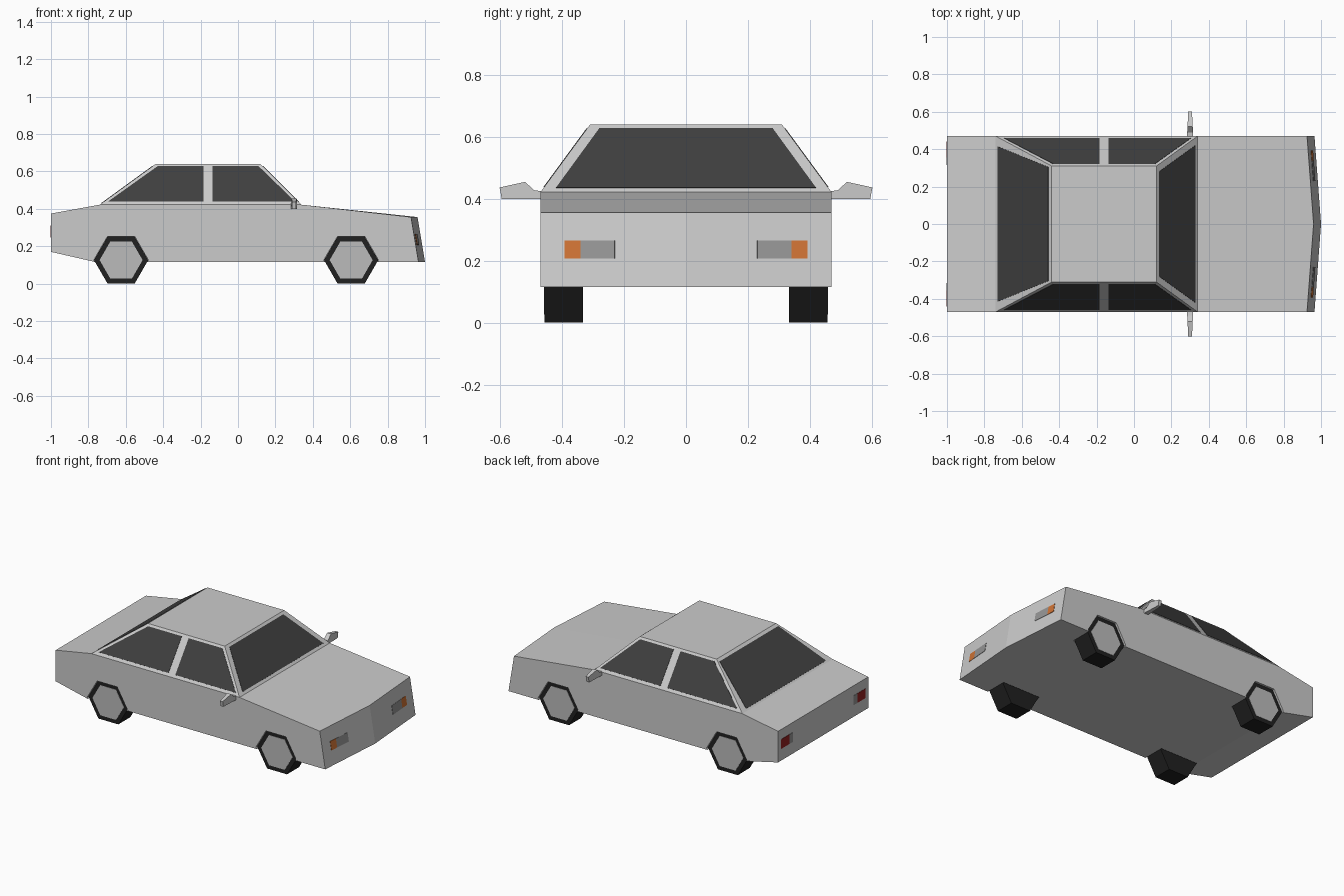
import bpy, bmesh, math
from mathutils import Vector

if "Cube" in bpy.data.objects:
    bpy.data.objects.remove(bpy.data.objects["Cube"])


def material(name, r, g, b):
    m = bpy.data.materials.new(name)
    m.diffuse_color = (r, g, b, 1)
    m.use_nodes = True
    m.node_tree.nodes["Principled BSDF"].inputs["Base Color"].default_value = m.diffuse_color
    return m


GLASS = material("dark_glass", 0.05, 0.05, 0.05)
RUBBER = material("rubber", 0.015, 0.015, 0.015)
HUB = material("hub_grey", 0.5, 0.5, 0.5)
LENS = material("grey_lens", 0.3, 0.3, 0.3)
ORANGE = material("orange_lens", 0.62, 0.17, 0.035)
RED = material("red_lens", 0.3, 0.015, 0.015)


def loft(name, sections, mat=None, mirror=False):
    """Skin matching rings of points and cap both ends."""
    bm = bmesh.new()
    rings = [[bm.verts.new(p) for p in s] for s in sections]
    n = len(rings[0])
    for a, b in zip(rings, rings[1:]):
        for i in range(n):
            j = (i + 1) % n
            bm.faces.new((a[i], a[j], b[j], b[i]))
    bm.faces.new(rings[0])
    bm.faces.new(rings[-1][::-1])
    bmesh.ops.recalc_face_normals(bm, faces=bm.faces)
    me = bpy.data.meshes.new(name)
    bm.to_mesh(me)
    bm.free()
    ob = bpy.data.objects.new(name, me)
    bpy.context.collection.objects.link(ob)
    if mat:
        me.materials.append(mat)
    if mirror:
        ob.modifiers.new("Mirror", "MIRROR").use_axis = (False, True, False)
    return ob


def panel(name, pts, mat, mirror=False):
    """Thin plate lying on a surface."""
    pts = [Vector(p) for p in pts]
    n = (pts[1] - pts[0]).cross(pts[2] - pts[0]).normalized() * 0.002
    return loft(name, [[p - n for p in pts], [p + n for p in pts]], mat, mirror)


def hexagon(x, y, z, r):
    return [(x + r * math.cos(k * math.pi / 3), y, z + r * math.sin(k * math.pi / 3))
            for k in range(6)]


# Lower body: side profile with a nose that is pointed in plan
def body_section(y):
    nose = 0.035 * abs(y) / 0.47
    return [(-1, y, 0.17), (-1, y, 0.375), (-0.74, y, 0.422), (0.34, y, 0.422),
            (0.96 - nose, y, 0.356), (1 - nose, y, 0.115), (-0.76, y, 0.115)]


body = loft("body", [body_section(y) for y in (-0.47, 0, 0.47)])

# Wheels in hexagonal arches
WZ, WR = 0.126, 0.145
for label, x in (("rear", -0.625), ("front", 0.605)):
    for side in (-1, 1):
        cutter = loft("arch_cutter", [hexagon(x, side * y, WZ, WR + 0.001) for y in (0.325, 0.5)])
        cut = body.modifiers.new("Arch", "BOOLEAN")
        cut.object = cutter
        cut.operation = "DIFFERENCE"
        cut.solver = "EXACT"
        bpy.context.view_layer.objects.active = body
        bpy.ops.object.modifier_apply(modifier=cut.name)
        bpy.data.objects.remove(cutter)
    loft(label + "_tyres", [hexagon(x, y, WZ, WR) for y in (0.332, 0.457)], RUBBER, True)
    loft(label + "_hubs", [hexagon(x, y, WZ, 0.115) for y in (0.44, 0.459)], HUB, True)

# Cabin
Z0, Z1 = 0.422, 0.64
loft("cabin", [[(xb, -w, z), (xf, -w, z), (xf, w, z), (xb, w, z)]
               for xb, xf, w, z in ((-0.74, 0.34, 0.47, Z0), (-0.44, 0.12, 0.31, Z1))])


def lerp(a, b, z):
    return a + (b - a) * (z - Z0) / (Z1 - Z0)


def side_point(x, z):
    return (x, lerp(0.47, 0.31, z), z)


# Windows
LO, HI = 0.438, 0.627
panel("rear_side_windows", [side_point(*p) for p in
      ((-0.695, LO), (-0.185, LO), (-0.185, HI), (-0.43, HI))], GLASS, True)
panel("front_side_windows", [side_point(*p) for p in
      ((-0.135, LO), (0.305, LO), (0.11, HI), (-0.135, HI))], GLASS, True)
for name, xa, xb, lo, w0, w1 in (("windscreen", 0.34, 0.12, 0.435, 0.42, 0.28),
                                 ("rear_window", -0.74, -0.44, 0.43, 0.415, 0.305)):
    panel(name, [(lerp(xa, xb, z), y, z) for y, z in
          ((-w0, lo), (w0, lo), (w1, HI), (-w1, HI))], GLASS)


# Lights
def light(name, front, y0, y1, z0, z1, mat):
    def x_at(y, z):
        return 1 - 0.04 * (z - 0.115) / 0.241 - 0.035 * y / 0.47 if front else -1
    panel(name, [(x_at(y, z), y, z) for y, z in
          ((y0, z0), (y1, z0), (y1, z1), (y0, z1))], mat, True)


light("headlights", True, 0.23, 0.34, 0.208, 0.265, LENS)
light("indicators", True, 0.34, 0.393, 0.208, 0.265, ORANGE)
light("tail_lights", False, 0.355, 0.44, 0.248, 0.31, RED)
light("reversing_lights", False, 0.315, 0.355, 0.248, 0.31, LENS)

# Door mirrors
outline = [(0.46, 0.4), (0.595, 0.4), (0.602, 0.437), (0.52, 0.455), (0.49, 0.428), (0.46, 0.424)]
loft("door_mirrors", [[(0.3 + s * (0.016 - 0.05 * max(0, y - 0.48)), y, z) for y, z in outline]
                      for s in (-1, 1)], None, True)
